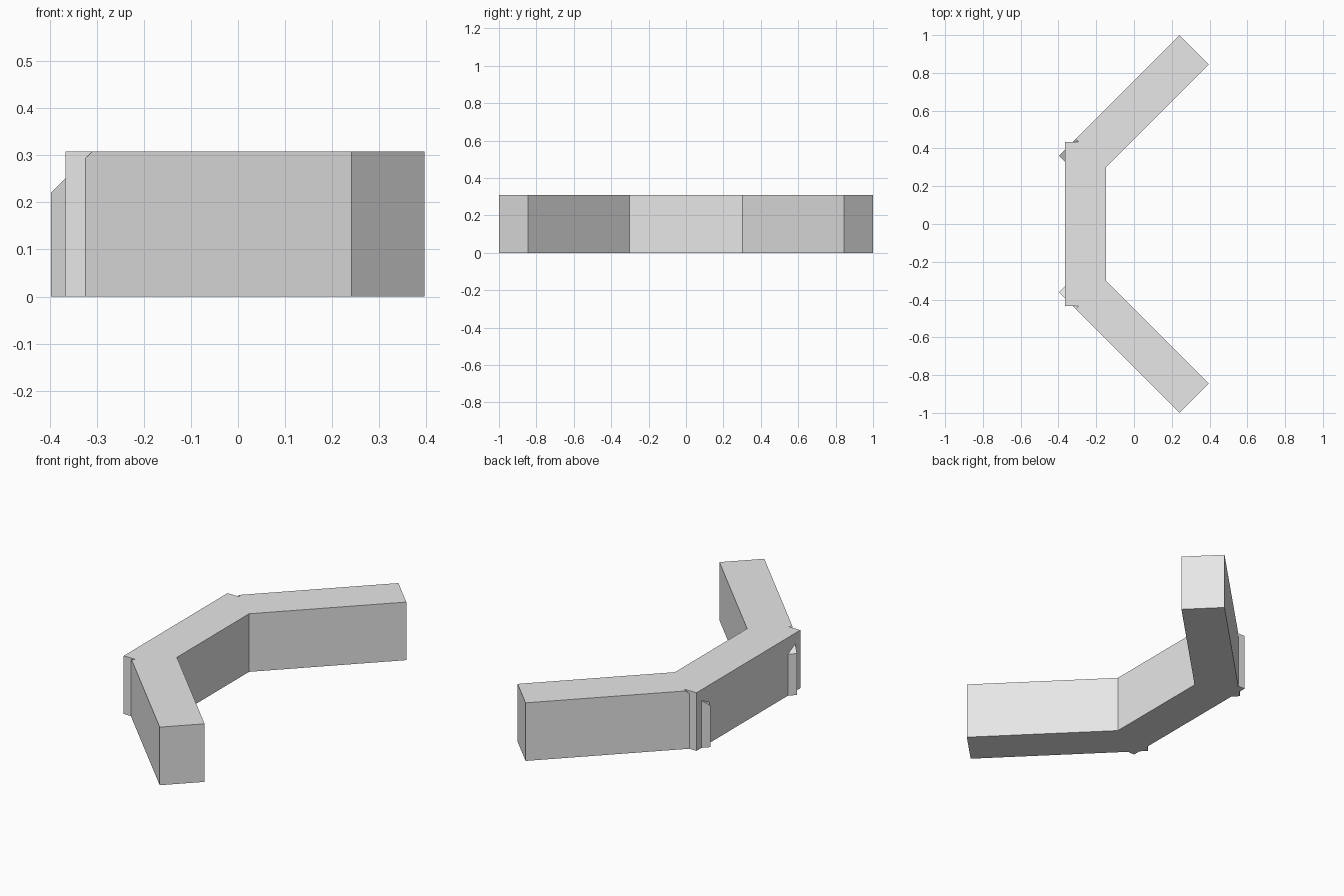
import bpy, bmesh
from mathutils import Vector

cube = bpy.data.objects.get("Cube")
if cube:
    bpy.data.objects.remove(cube, do_unlink=True)

HEIGHT = 0.308
WIDTH = 0.219

grey = bpy.data.materials.new("light_grey")
grey.use_nodes = True
colour = (0.8, 0.8, 0.8, 1)
grey.diffuse_color = colour
grey.node_tree.nodes["Principled BSDF"].inputs["Base Color"].default_value = colour


def wall(name, start, along, across, profile):
    """Extrude a side profile (distance, height) by the wall width."""
    bm = bmesh.new()
    verts = [bm.verts.new(start + along * d + Vector((0, 0, z))) for d, z in profile]
    face = bm.faces.new(verts)
    new = bmesh.ops.extrude_face_region(bm, geom=[face])["geom"]
    moved = [g for g in new if isinstance(g, bmesh.types.BMVert)]
    bmesh.ops.translate(bm, verts=moved, vec=across * WIDTH)
    bmesh.ops.recalc_face_normals(bm, faces=bm.faces)
    mesh = bpy.data.meshes.new(name)
    bm.to_mesh(mesh)
    bm.free()
    mesh.materials.append(grey)
    obj = bpy.data.objects.new(name, mesh)
    bpy.context.collection.objects.link(obj)


# Straight middle wall
length = 0.87
wall("middle_wall", Vector((-0.366, -length / 2, 0)), Vector((0, 1, 0)), Vector((1, 0, 0)),
     [(0, 0), (length, 0), (length, HEIGHT), (0, HEIGHT)])

# Angled side walls, with the upper inner end sloped off
arm = 0.902
arm_profile = [(0, 0), (arm, 0), (arm, HEIGHT), (0.124, HEIGHT), (0, 0.22)]
for name, side in (("back_wall", 1), ("front_wall", -1)):
    wall(name, Vector((-0.397, 0.362 * side, 0)), Vector((1, side, 0)).normalized(),
         Vector((1, -side, 0)).normalized(), arm_profile)
